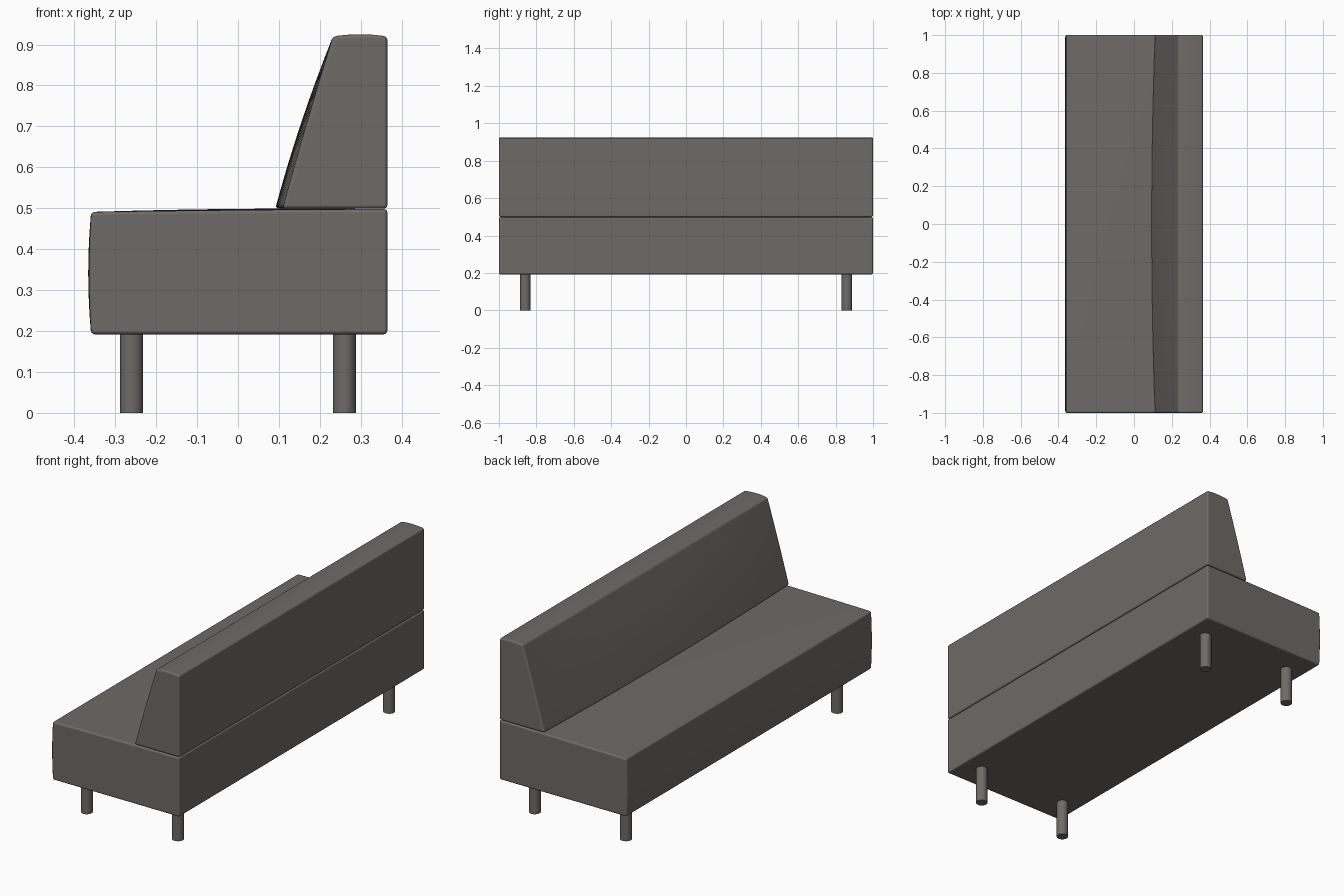
import bpy, bmesh, math

if "Cube" in bpy.data.objects:
    bpy.data.objects.remove(bpy.data.objects["Cube"])

fabric = bpy.data.materials.new("warm grey")
fabric.diffuse_color = (0.155, 0.146, 0.137, 1)
fabric.use_nodes = True
fabric.node_tree.nodes["Principled BSDF"].inputs["Base Color"].default_value = fabric.diffuse_color

HALF_LEN = 1.0
BACK_X = 0.365


def side(a, b, n, bulge=None):
    """Points from a to b (b excluded), pushed by bulge(t) -> (dx, dz)."""
    pts = []
    for i in range(n):
        t = i / n
        dx, dz = bulge(t) if bulge else (0, 0)
        pts.append((a[0] + (b[0] - a[0]) * t + dx, a[1] + (b[1] - a[1]) * t + dz))
    return pts


def arch(t):
    return 4 * t * (1 - t)


def cushion(name, section, steps=24):
    """Loft a padded block along y; section(c) gets 0 at the ends, 1 mid-length."""
    bm = bmesh.new()
    rings = []
    for i in range(steps + 1):
        y = -HALF_LEN + 2 * HALF_LEN * i / steps
        c = 1 - (y / HALF_LEN) ** 2
        rings.append([bm.verts.new((x, y, z)) for x, z in section(c)])
    n = len(rings[0])
    for r0, r1 in zip(rings, rings[1:]):
        for j in range(n):
            k = (j + 1) % n
            bm.faces.new((r0[j], r0[k], r1[k], r1[j]))
    bm.faces.new(rings[0])
    bm.faces.new(rings[-1])
    bmesh.ops.recalc_face_normals(bm, faces=bm.faces)
    ob = finish(name, bm)
    bev = ob.modifiers.new("rounded edges", 'BEVEL')
    bev.width = 0.009
    bev.segments = 3
    bev.limit_method = 'ANGLE'
    bev.angle_limit = math.radians(35)
    bev.harden_normals = True
    return ob


def finish(name, bm):
    me = bpy.data.meshes.new(name)
    bm.to_mesh(me)
    bm.free()
    for p in me.polygons:
        p.use_smooth = True
    me.materials.append(fabric)
    ob = bpy.data.objects.new(name, me)
    bpy.context.collection.objects.link(ob)
    return ob


# Seat: flat underside and back, softly crowned top and front
def seat_section(c):
    a, b = (-0.359, 0.192), (BACK_X, 0.192)
    d, e = (BACK_X, 0.498), (-0.359, 0.491)
    return (side(a, b, 1) + side(b, d, 1)
            + side(d, e, 8, lambda t: (0, arch(t) * (0.001 + 0.003 * c)))
            + side(e, a, 6, lambda t: (-arch(t) * (0.005 + 0.002 * c), 0)))


# Backrest: leaning front that swells towards the middle of the bench
def back_section(c):
    a, b = (0.109 - 0.018 * c, 0.499), (BACK_X, 0.499)
    d, e = (BACK_X, 0.92), (0.232, 0.92)
    return (side(a, b, 1) + side(b, d, 1)
            + side(d, e, 4, lambda t: (0, arch(t) * 0.005))
            + side(e, a, 8, lambda t: (-arch(t) * (0.002 + 0.005 * c), 0)))


cushion("seat", seat_section)
cushion("backrest", back_section)

# Four round legs
for xn, x in (("front", -0.26), ("rear", 0.26)):
    for yn, y in (("left", -0.86), ("right", 0.86)):
        bpy.ops.mesh.primitive_cylinder_add(vertices=32, radius=0.028, depth=0.2,
                                            location=(x, y, 0.1))
        leg = bpy.context.object
        leg.name = f"{xn}_{yn}_leg"
        leg.data.materials.append(fabric)
        bpy.ops.object.shade_smooth_by_angle(angle=math.radians(40))
